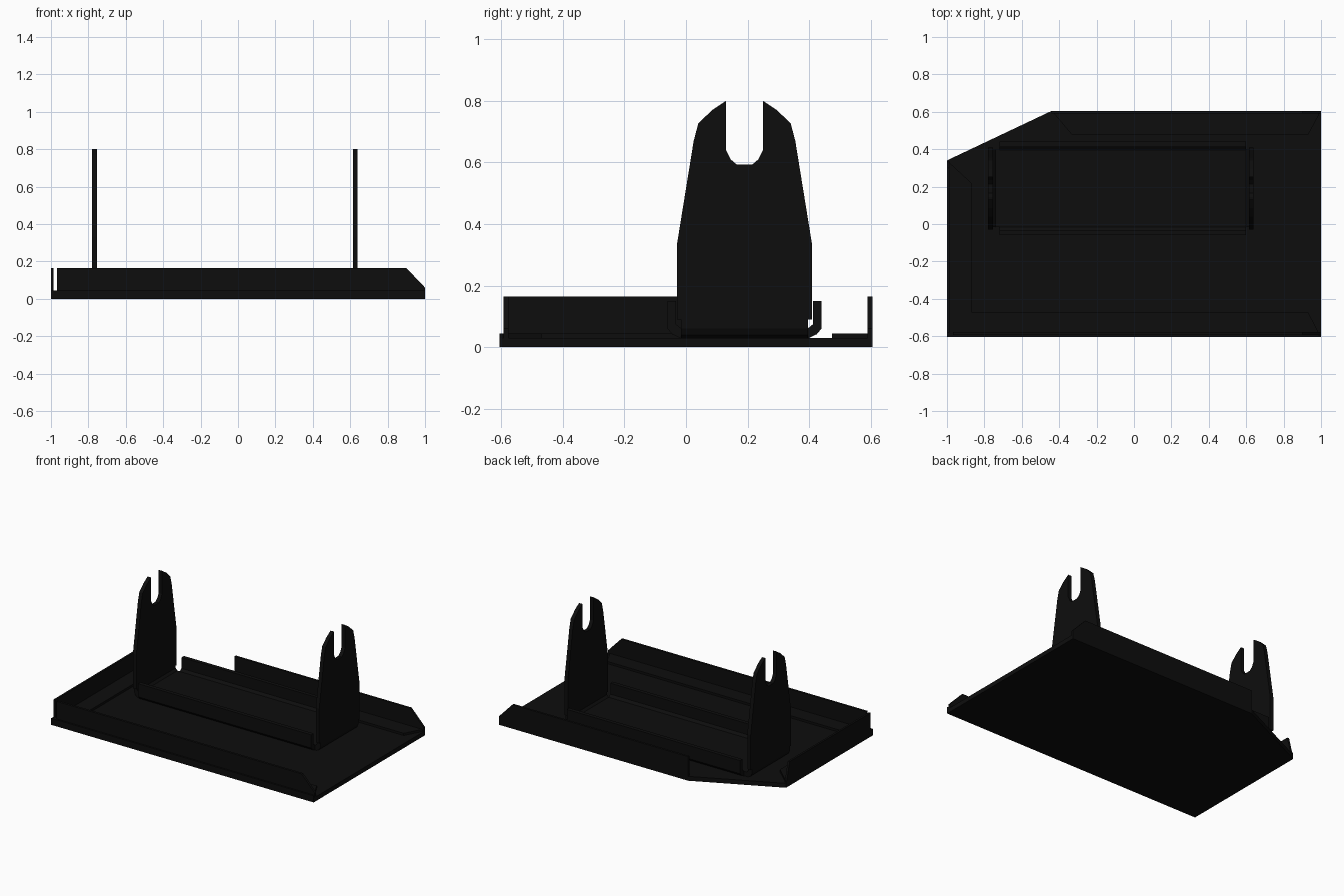
import bpy, bmesh
from mathutils import Vector

cube = bpy.data.objects.get("Cube")
if cube:
    bpy.data.objects.remove(cube)

# One flat black finish
black = bpy.data.materials.new("matte black")
black.use_nodes = True
colour = (0.004, 0.004, 0.004, 1)
black.diffuse_color = colour
black.node_tree.nodes["Principled BSDF"].inputs["Base Color"].default_value = colour


def plate(name, outline, axis, start, end):
    """Extrude a 2D outline along one axis; the outline uses the other two axes in order."""
    def place(point):
        coords = list(point)
        coords.insert(axis, start)
        return coords
    bm = bmesh.new()
    face = bm.faces.new([bm.verts.new(place(p)) for p in outline])
    grown = bmesh.ops.extrude_face_region(bm, geom=[face])
    shift = Vector((0, 0, 0))
    shift[axis] = end - start
    bmesh.ops.translate(bm, vec=shift,
                        verts=[g for g in grown["geom"] if isinstance(g, bmesh.types.BMVert)])
    bmesh.ops.recalc_face_normals(bm, faces=bm.faces)
    mesh = bpy.data.meshes.new(name)
    bm.to_mesh(mesh)
    bm.free()
    mesh.materials.append(black)
    obj = bpy.data.objects.new(name, mesh)
    bpy.context.collection.objects.link(obj)
    return obj


X, Y, Z = 0, 1, 2
FLOOR, RIM, WALL = 0.03, 0.045, 0.165
HALF = 0.605

# Tray floor with one clipped corner
plate("tray_floor", [(-1, -HALF), (1, -HALF), (1, HALF), (-0.44, HALF), (-1, 0.34)], Z, 0, FLOOR)

# Raised margins along the bent edges
plate("front_left_margin", [(-1, -HALF), (1, -HALF), (0.93, -0.47), (-0.87, -0.47),
                            (-0.87, 0.22), (-1, 0.34)], Z, FLOOR, RIM)
plate("back_margin", [(-0.44, HALF), (-0.33, 0.475), (0.93, 0.475), (1, HALF)], Z, FLOOR, RIM)


# Upright walls, clipped at the open end
def long_wall(name, x_start, y_start, y_end):
    plate(name, [(x_start, FLOOR), (1, FLOOR), (1, 0.06), (0.9, WALL), (x_start, WALL)],
          Y, y_start, y_end)


long_wall("front_wall", -0.967, -0.593, -0.577)
long_wall("back_wall", -0.44, 0.59, HALF)
plate("left_end_wall", [(-0.58, FLOOR), (0.335, FLOOR), (0.3, WALL), (-0.58, WALL)], X, -1, -0.986)

# Shallow channel with folded lips
MID = 0.19


def symmetric(half):
    """Complete a half outline by reflecting it about the channel centre line."""
    return [(MID + a, z) for a, z in half] + [(MID - a, z) for a, z in reversed(half)]


channel = symmetric([(0.21, 0.03), (0.235, 0.042), (0.25, 0.06), (0.25, 0.15), (0.223, 0.15),
                     (0.223, 0.075), (0.205, 0.06)])
plate("channel", channel, X, -0.72, 0.6)

# Slotted cradle uprights with folded feet
cradle = symmetric([(0.207, 0.07), (0.207, 0.09), (0.22, 0.09), (0.22, 0.33), (0.165, 0.67),
                    (0.15, 0.727), (0.105, 0.77), (0.06, 0.8), (0.06, 0.64), (0.045, 0.61),
                    (0.025, 0.593)])
# Walk the outline across the slot, then close it along the bottom
CENTRE = -0.07
for side, name in ((-1, "right_cradle"), (1, "left_cradle")):
    inner, outer = CENTRE + side * 0.684, CENTRE + side * 0.71
    plate(name, cradle, X, inner, outer)
    foot = [(0.65, 0.03), (0.68, 0.03), (0.7, 0.04), (0.71, 0.06), (0.71, 0.09),
            (0.684, 0.09), (0.684, 0.075), (0.67, 0.06), (0.65, 0.06)]
    plate(name + "_foot", [(CENTRE + side * a, z) for a, z in foot], Y, MID - 0.207, MID + 0.207)
